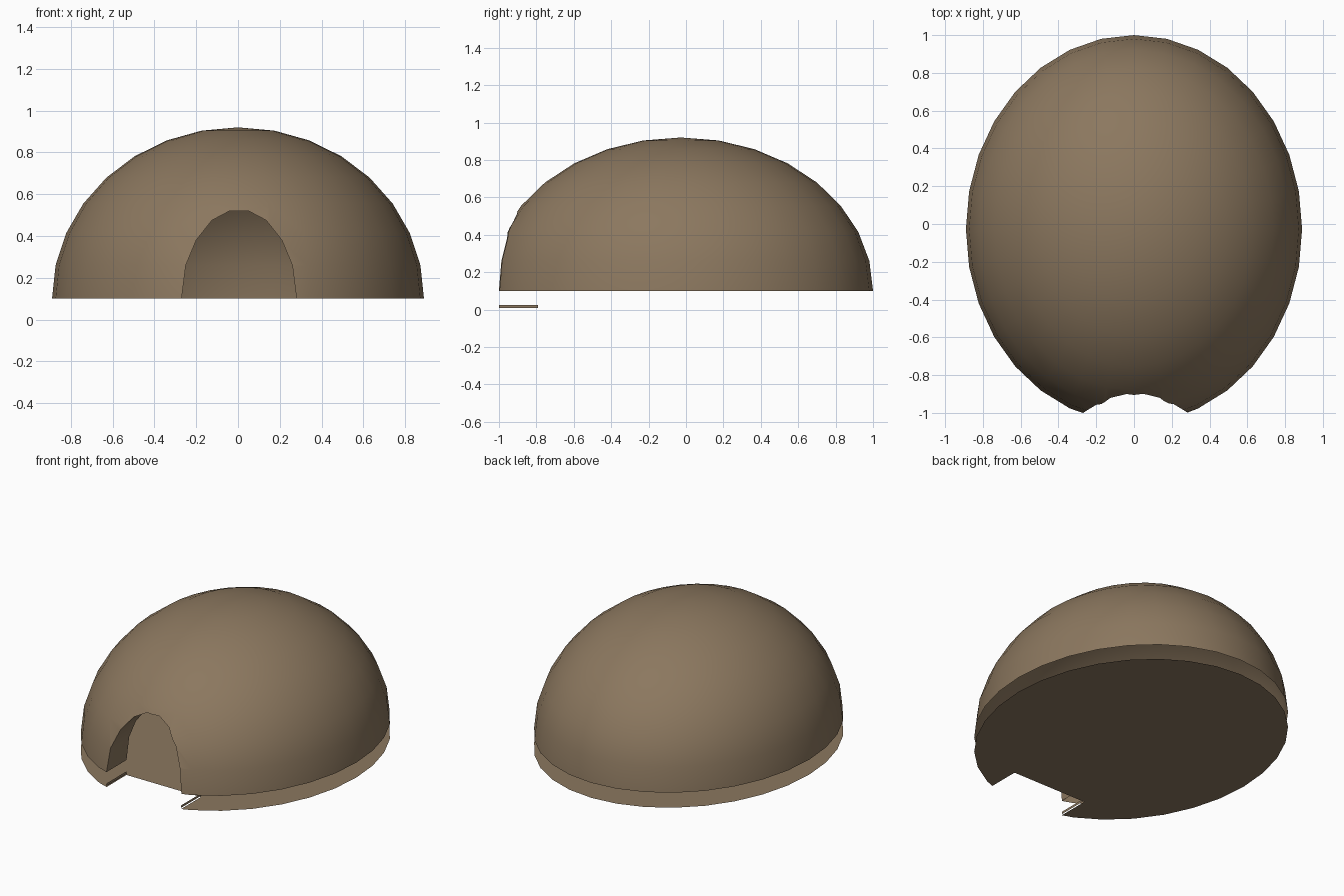
import bpy, bmesh, math
from mathutils import Matrix

RX, RY, RZ = 0.89, 1.027, 0.82      # dome radii
CY, RIM = -0.027, 0.10              # dome centre and rim height
DOOR_X, DOOR_W, DOOR_BACK = 0.005, 0.275, -0.79
SIDES = 32

cube = bpy.data.objects.get("Cube")
if cube:
    bpy.data.objects.remove(cube, do_unlink=True)

clay = bpy.data.materials.new("brown_clay")
clay.use_nodes = True
colour = (0.26, 0.186, 0.114, 1)
clay.diffuse_color = colour
clay.node_tree.nodes["Principled BSDF"].inputs["Base Color"].default_value = colour


def add_object(name, bm):
    mesh = bpy.data.meshes.new(name)
    bm.to_mesh(mesh)
    bm.free()
    obj = bpy.data.objects.new(name, mesh)
    bpy.context.collection.objects.link(obj)
    mesh.materials.append(clay)
    return obj


def select_only(obj):
    bpy.ops.object.select_all(action="DESELECT")
    obj.select_set(True)
    bpy.context.view_layer.objects.active = obj


# Dome: upper half of a stretched sphere, capped so that it can be cut
bm = bmesh.new()
bmesh.ops.create_uvsphere(bm, u_segments=SIDES, v_segments=16, radius=1)
bmesh.ops.delete(bm, geom=[v for v in bm.verts if v.co.z < -0.01], context="VERTS")
bmesh.ops.holes_fill(bm, edges=[e for e in bm.edges if e.is_boundary], sides=0)
bm.transform(Matrix.Translation((0, CY, RIM)) @ Matrix.Diagonal((RX, RY, RZ, 1)))
bmesh.ops.recalc_face_normals(bm, faces=bm.faces[:])
dome = add_object("dome_shell", bm)

# Arched doorway cutter
half = [(DOOR_W, 0.0), (DOOR_W, 0.10), (0.255, 0.26), (0.205, 0.38), (0.13, 0.475), (0.045, 0.52)]
arch = half + [(-x, z) for x, z in reversed(half)]
bm = bmesh.new()
face = bm.faces.new([bm.verts.new((DOOR_X + x, DOOR_BACK, z)) for x, z in arch])
out = bmesh.ops.extrude_face_region(bm, geom=[face])
for v in out["geom"]:
    if isinstance(v, bmesh.types.BMVert):
        v.co.y = -1.3
bmesh.ops.recalc_face_normals(bm, faces=bm.faces[:])
cutter = add_object("doorway_cutter", bm)
cutter.hide_render = True

select_only(dome)
cut = dome.modifiers.new("doorway", "BOOLEAN")
cut.operation = "DIFFERENCE"
cut.solver = "EXACT"
cut.object = cutter
bpy.ops.object.modifier_apply(modifier=cut.name)
bpy.data.objects.remove(cutter, do_unlink=True)

# Open the underside and the inner end of the doorway, leaving its jambs
bm = bmesh.new()
bm.from_mesh(dome.data)
opened = [f for f in bm.faces
          if all(abs(v.co.z - RIM) < 0.001 for v in f.verts)
          or all(abs(v.co.y - DOOR_BACK) < 0.001 for v in f.verts)]
bmesh.ops.delete(bm, geom=opened, context="FACES")
for f in bm.faces:
    f.material_index = 0
bm.to_mesh(dome.data)
bm.free()
select_only(dome)
bpy.ops.object.shade_smooth_by_angle(angle=math.radians(30))

# Floor: thin sheet with a rectangular notch at the doorway
left, right = DOOR_X - DOOR_W, DOOR_X + DOOR_W
outline = [(right, DOOR_BACK), (right, -1.0)]
for i in range(SIDES):
    a = -math.pi / 2 + math.tau * i / SIDES
    x, y = RX * math.cos(a), CY + RY * math.sin(a)
    if y > 0 or not left < x < right:
        outline.append((x, y))
outline += [(left, -1.0), (left, DOOR_BACK)]
bm = bmesh.new()
bm.faces.new([bm.verts.new((x, y, 0)) for x, y in outline])
add_object("floor", bm)

# Low threshold strips along the notch sides
for name, x in (("threshold_right", left), ("threshold_left", right)):
    bm = bmesh.new()
    corners = ((-1.0, 0.008), (DOOR_BACK, 0.008), (DOOR_BACK, 0.024), (-1.0, 0.024))
    bm.faces.new([bm.verts.new((x, y, z)) for y, z in corners])
    add_object(name, bm)
